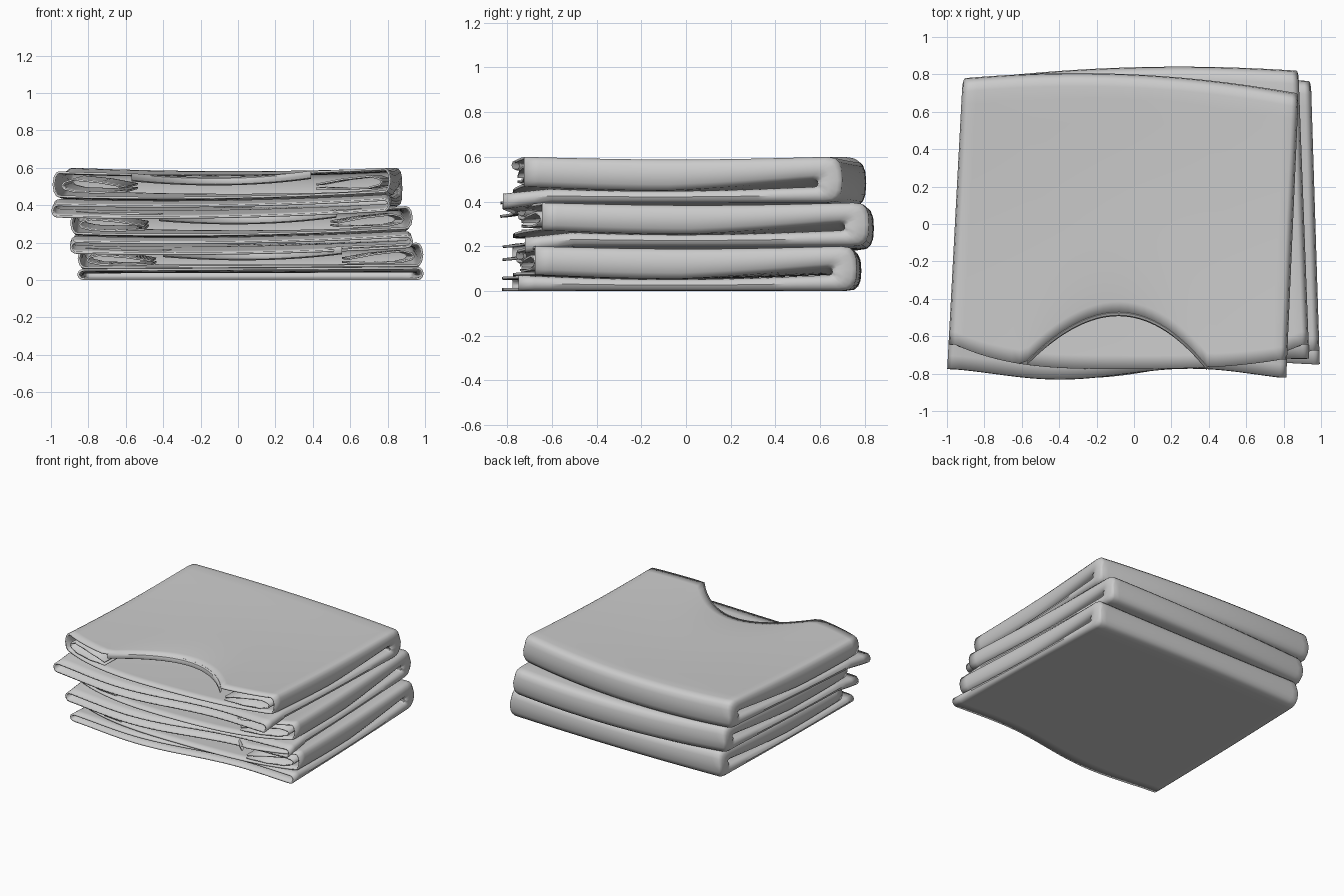
import bpy, bmesh
from math import sin, cos, pi, copysign

if "Cube" in bpy.data.objects:
    bpy.data.objects.remove(bpy.data.objects["Cube"])

NA, NL, NB, NU = 40, 20, 8, 20    # columns, lower rows, fold rows, upper rows

# z0, z1, left x (front, back), right x (front, back), back y (left, mid, right), neck centre,
# front droop, right front y, front-left lowering (bottom, top), upper right front setback
SHIRTS = [
    ("bottom", 0.00, 0.20, (-0.86, -0.83), (0.995, 0.945), (0.77, 0.785, 0.765), 0.08,
     0.0, -0.75, (0.0, 0.03), 0.10),
    ("middle", 0.20, 0.395, (-0.90, -0.87), (0.94, 0.88), (0.775, 0.838, 0.82), 0.05,
     0.03, -0.72, (0.03, 0.03), 0.13),
    ("top", 0.395, 0.60, (-1.0, -0.915), (0.815, 0.885), (0.78, 0.80, 0.70), -0.10,
     0.03, -0.82, (0.03, 0.02), 0.05),
]


def lerp(a, b, t):
    return a + (b - a) * t


def spow(v, e):
    return copysign(abs(v) ** e, v)


def finish(name, bm, thick):
    bmesh.ops.recalc_face_normals(bm, faces=bm.faces)
    me = bpy.data.meshes.new(name)
    bm.to_mesh(me)
    bm.free()
    ob = bpy.data.objects.new(name, me)
    bpy.context.collection.objects.link(ob)
    if thick:
        so = ob.modifiers.new("cloth_thickness", 'SOLIDIFY')
        so.thickness, so.offset = thick, -1
    bpy.context.view_layer.objects.active = ob
    ob.select_set(True)
    bpy.ops.object.shade_smooth_by_angle(angle=0.7)
    ob.select_set(False)
    return ob


def grid(name, rows, closed, thick):
    bm = bmesh.new()
    vs = [[bm.verts.new(p) for p in r] for r in rows]
    n = len(rows[0])
    for r0, r1 in zip(vs, vs[1:]):
        for i in range(n if closed else n - 1):
            j = (i + 1) % n
            bm.faces.new((r0[i], r0[j], r1[j], r1[i]))
    return finish(name, bm, thick)


def make_shirt(name, z0, z1, xl, xr, yb, neck, droop, yright, tilt, setback):
    h = z1 - z0

    def edge_x(side, y):
        t = (y + 0.8) / 1.6
        return lerp(*(xl if side < 0 else xr), t)

    def back_y(a):
        lin = lerp(yb[0], yb[2], (a + 1) / 2)
        return lin + (yb[1] - (yb[0] + yb[2]) / 2) * (1 - a * a)

    def neck_amount(a):
        x = lerp(xl[0], xr[0], (a + 1) / 2)
        return max(0, 1 - ((x - neck) / 0.51) ** 2)

    def upper_front(a):
        return -0.775 + (0.13 if a < 0 else setback) * abs(a) ** 3

    def lower_front(a):
        return -0.80 - 0.03 * cos(3.9 * (a + 0.35)) + (yright + 0.816) * ((a + 1) / 2) ** 2

    # the front left of the pile sinks a little
    def sink(a, y, k):
        return lerp(tilt[0], tilt[1], k) * max(0, min(1, (0.6 - y) / 1.3)) * (1 - a) / 2

    # cloth position: a across, b from outer skin to inner skin, row = (part, t)
    def point(a, b, part, t):
        yk = back_y(a)
        sag = 0.018 * (1 - a * a)
        base = z0 - (sag if z0 > 0 else 0)
        corner = 0.03 * a ** 8          # gap at the ends of the back fold
        if part == "lower":
            yf = lower_front(a)
            yo, yi = lerp(yf, yk - 0.07, t), lerp(yf, yk - 0.14, t)
            drop = droop * max(0, 1 - t / 0.15)
            zo = base - drop
            zi = base + 0.07 - drop - 0.018 * sin(pi * t)
        elif part == "fold":
            w = (t - 0.5) * pi
            yo = yk - 0.07 + 0.07 * abs(cos(w)) ** 0.65
            yi = yk - 0.14 + 0.03 * abs(cos(w)) ** 0.65
            k = (spow(sin(w), 0.75) + 1) / 2
            zo = lerp(base, z1 - sag, k)
            zi = lerp(base + 0.07, base + 0.072 + corner, k)
        else:
            yf = upper_front(a)
            n = neck_amount(a)
            yo = lerp(yk - 0.07, yf + 0.30 * n, t)
            yi = lerp(yk - 0.14, yf, t)
            zo = z1 - sag - 0.012 * sin(pi * t) - 0.025 * n * t ** 6
            zi = base + 0.072 - 0.018 * sin(pi * t) + corner * max(0, 1 - t / 0.5)
        y, z = lerp(yo, yi, b), lerp(zo, zi, b)
        r = min(0.035, abs(zi - zo) / 2 + 0.005)
        inset = r * (1 - (max(0, 1 - (2 * b - 1) ** 2)) ** 0.5)
        x = lerp(edge_x(-1, y) + inset, edge_x(1, y) - inset, (a + 1) / 2)
        z -= sink(a, y, (z - z0) / h)
        return (x, y, max(z, 0))

    # flattened cloth tube folded over at the back
    cols = [2 * i / NA - 1 for i in range(NA + 1)]
    side = [0.05, 0.2, 0.5, 0.8, 0.95]
    ring = [(a, 0) for a in cols] + [(1, b) for b in side]
    ring += [(a, 1) for a in reversed(cols)] + [(-1, b) for b in reversed(side)]
    rows = [("lower", i / NL) for i in range(NL)]
    rows += [("fold", i / NB) for i in range(NB + 1)]
    rows += [("upper", i / NU) for i in range(1, NU + 1)]
    grid(name + "_shirt_body", [[point(a, b, *r) for a, b in ring] for r in rows], True, 0.012)

    # rounded band along the neck opening
    band = []
    for i in range(81):
        a = i / 40 - 1
        if neck_amount(a) > 0:
            x, y, z = point(a, 0, "upper", 1)
            band.append([(x, y + 0.018 * cos(w * pi / 4), z - 0.02 + 0.022 * sin(w * pi / 4))
                         for w in range(8)])
    grid(name + "_shirt_neckband", band, True, 0)

    # sleeves tucked inside each side
    prof = [(0.40, 0.10), (0.25, 0.095), (0.12, 0.10), (0.06, 0.115), (0.045, 0.135),
            (0.06, 0.155), (0.11, 0.17), (0.26, 0.155), (0.40, 0.13)]
    for s, label in ((-1, "left"), (1, "right")):
        sl = []
        for k in range(9):
            out = []
            for d, z in prof:
                a = s * (1 - d)
                y = lerp(upper_front(a) + 0.01, 0.45, k / 8)
                zz = z * h / 0.2
                out.append((edge_x(s, y) - s * d, y,
                            z0 + zz - 0.008 - sink(a, y, zz / h)))
            sl.append(out)
        grid(name + "_shirt_" + label + "_sleeve", sl, False, 0.01)


for spec in SHIRTS:
    make_shirt(*spec)
